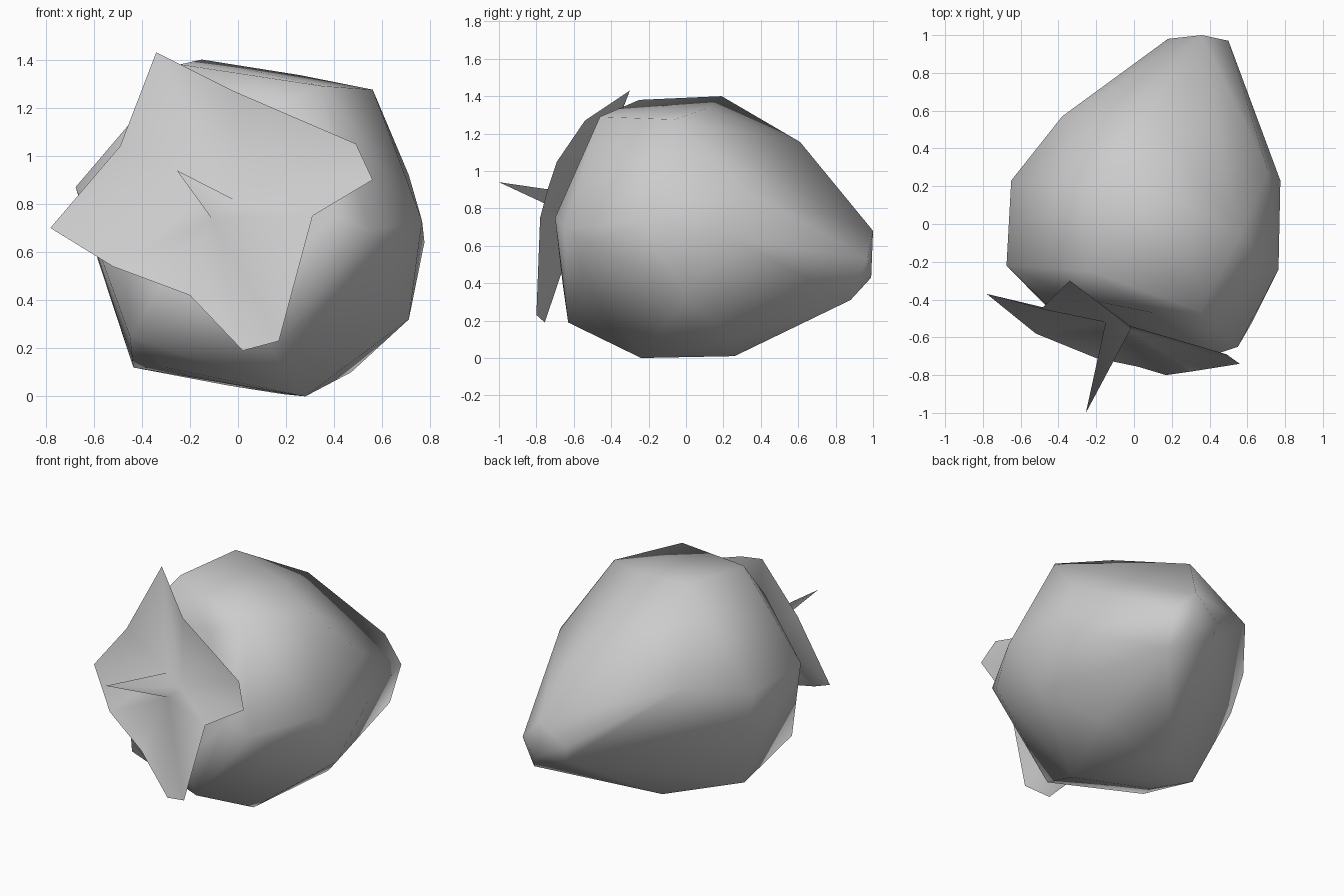
import bpy
import bmesh
from mathutils import Vector

default_cube = bpy.data.objects.get("Cube")
if default_cube:
    bpy.data.objects.remove(default_cube, do_unlink=True)

# One plain material for the whole fruit
grey = bpy.data.materials.new("light grey")
grey.use_nodes = True
colour = (0.6, 0.6, 0.6, 1)
grey.diffuse_color = colour
shader = next(node for node in grey.node_tree.nodes if node.type == "BSDF_PRINCIPLED")
shader.inputs["Base Color"].default_value = colour
shader.inputs["Roughness"].default_value = 0.8


def finish(mesh_builder, name):
    """Turn a bmesh into a smooth object with the shared material."""
    mesh = bpy.data.meshes.new(name)
    mesh_builder.to_mesh(mesh)
    mesh_builder.free()
    mesh.materials.append(grey)
    mesh.shade_smooth()
    part = bpy.data.objects.new(name, mesh)
    bpy.context.collection.objects.link(part)


# Fruit body: a convex skin over lopsided rings, from the leafy end to the blunt tip
dimple_rim = [(.4, -.7, .75), (.05, -.66, .4), (-.3, -.56, .5), (-.46, -.43, .8),
              (-.3, -.39, 1.15), (.1, -.47, 1.2)]
shoulder_ring = [(.55, -.65, .69), (.62, -.53, .61), (.35, -.46, 1.29),
                 (-.45, -.45, .25), (.14, -.63, .19)]
front_ring = [(.765, -.24, .73), (-.24, -.25, 1.38), (-.675, -.22, .87),
              (-.3, -.2, .12), (.28, -.24, 0), (.71, 0, .32), (.56, -.06, 1.275)]
back_ring = [(.775, .23, .64), (.71, .28, .92), (.26, .11, 1.335), (-.15, .19, 1.4),
             (-.65, .23, .84), (-.58, .2, .56), (-.435, .02, .12),
             (-.04, .3, .045), (.18, .26, .01), (.47, .26, .1)]
taper_ring = [(.08, .61, 1.155), (-.38, .57, .93), (.48, .88, .31)]
tip_ring = [(.5, .97, .53), (.36, 1, .68), (.18, .98, .55), (.2, .96, .45), (.4, .99, .43)]

builder = bmesh.new()
rim_verts = {builder.verts.new(corner) for corner in dimple_rim}
for corner in shoulder_ring + front_ring + back_ring + taper_ring + tip_ring:
    builder.verts.new(corner)
bmesh.ops.convex_hull(builder, input=builder.verts[:])
bmesh.ops.recalc_face_normals(builder, faces=builder.faces[:])

# Sink a shallow dimple under the leaves
dimple_faces = [face for face in builder.faces if rim_verts.issuperset(face.verts)]
joined = bmesh.ops.dissolve_faces(builder, faces=dimple_faces)["region"]
for vert in bmesh.ops.poke(builder, faces=joined)["verts"]:
    vert.co = Vector((-.1, -.46, .8))
loose = [vert for vert in builder.verts if not vert.link_faces]
bmesh.ops.delete(builder, geom=loose, context="VERTS")
finish(builder, "fruit_body")

# Leaf cap: a thin star in three groups of leaf points, each fanned from
# one corner of the stem base, with the star's tips bent backwards
leaf_groups = [
    ((-.15, -.52, .87), [(-.34, -.3, 1.43), (-.49, -.45, 1.04), (-.78, -.37, .7)]),
    ((-.11, -.57, .74), [(-.52, -.58, .54), (-.2, -.71, .42), (.02, -.755, .19),
                         (.17, -.8, .23)]),
    ((-.02, -.56, .82), [(.31, -.78, .75), (.56, -.74, .9), (.49, -.69, 1.05),
                         (-.02, -.54, 1.27)]),
]
builder = bmesh.new()
rim = []
for base_point, leaf_points in leaf_groups:
    base = builder.verts.new(base_point)
    rim += [(base, builder.verts.new(point)) for point in leaf_points]

# The stem is a slim spike that grows out of the same skin
stem_tip = builder.verts.new((-.255, -1, .94))
for (base, point), (next_base, next_point) in zip(rim, rim[1:] + rim[:1]):
    builder.faces.new((base, point, next_point))
    if base is not next_base:
        builder.faces.new((base, next_point, next_base))
        builder.faces.new((stem_tip, base, next_base))
finish(builder, "leaf_cap_and_stem")
